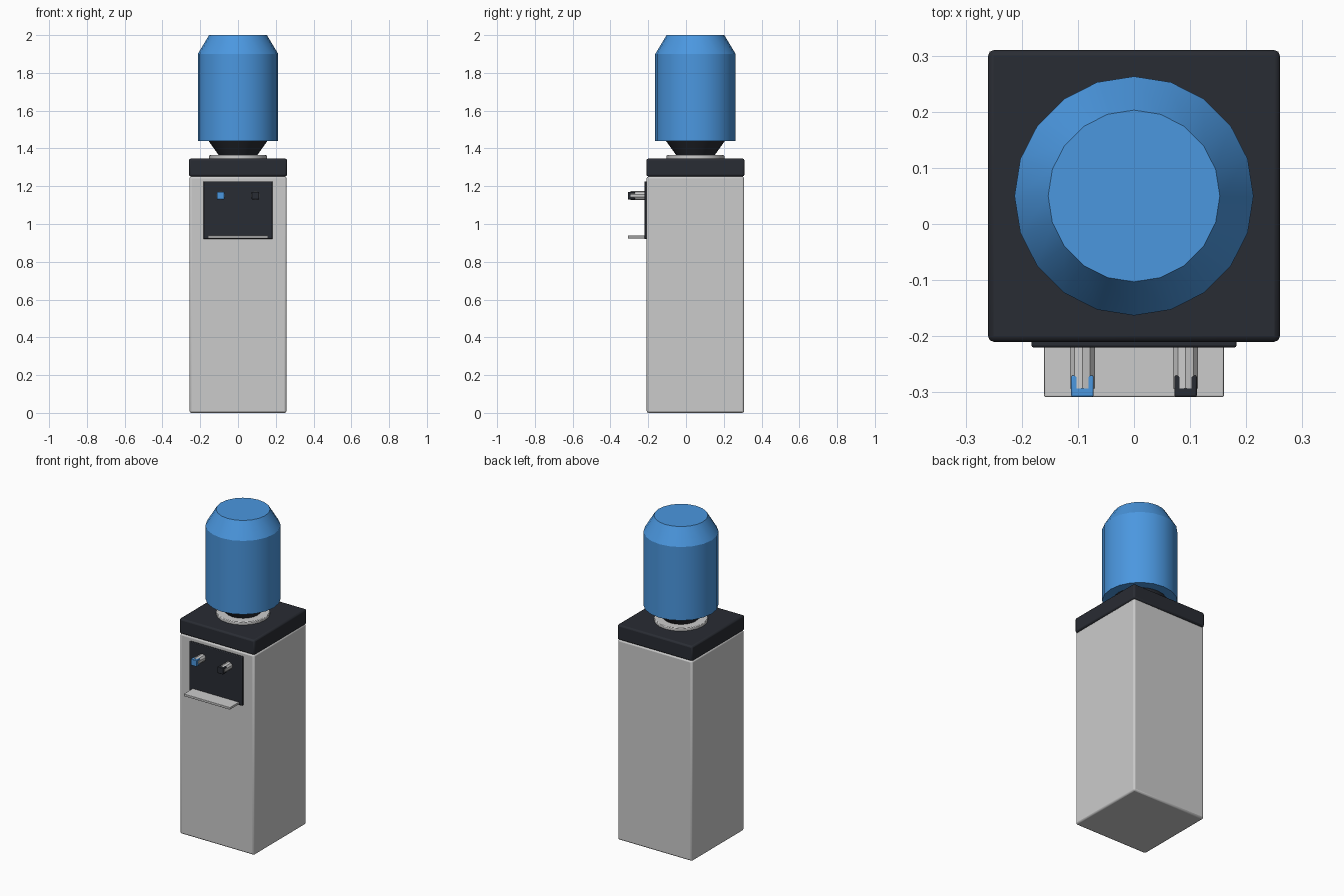
import bpy, math

if "Cube" in bpy.data.objects:
    bpy.data.objects.remove(bpy.data.objects["Cube"])

CY = 0.05  # depth centre of cabinet and bottle


def material(name, rgb):
    m = bpy.data.materials.new(name)
    m.diffuse_color = (*rgb, 1)
    m.use_nodes = True
    m.node_tree.nodes["Principled BSDF"].inputs["Base Color"].default_value = m.diffuse_color
    return m


dark = material("dark_plastic", (0.022, 0.025, 0.033))
blue = material("blue_water", (0.07, 0.31, 0.74))


def finish(ob, name, mat, bevel):
    ob.name = name
    if mat:
        ob.data.materials.append(mat)
    bpy.ops.object.shade_smooth_by_angle(angle=math.radians(30))
    if bevel:
        b = ob.modifiers.new("Bevel", 'BEVEL')
        b.width, b.segments = bevel, 2
    return ob


def box(name, lo, hi, mat=None, bevel=0):
    bpy.ops.mesh.primitive_cube_add(size=1, location=[(a + b) / 2 for a, b in zip(lo, hi)])
    ob = bpy.context.object
    ob.scale = [b - a for a, b in zip(lo, hi)]
    bpy.ops.object.transform_apply(location=False, rotation=False, scale=True)
    return finish(ob, name, mat, bevel)


def cone(name, r1, r2, z1, z2, mat=None, bevel=0):
    bpy.ops.mesh.primitive_cone_add(vertices=20, radius1=r1, radius2=r2, depth=z2 - z1,
                                    location=(0, CY, (z1 + z2) / 2))
    return finish(bpy.context.object, name, mat, bevel)


# cabinet
box("cabinet", (-0.257, -0.208, 0), (0.257, 0.308, 1.252), None, 0.01)
box("top_cover", (-0.26, -0.21, 1.252), (0.26, 0.31, 1.346), dark, 0.01)

# bottle seat, neck and bottle
cone("bottle_collar", 0.153, 0.153, 1.34, 1.364, None, 0.004)
cone("bottle_neck", 0.088, 0.156, 1.345, 1.44, dark)
cone("bottle", 0.213, 0.213, 1.44, 1.9, blue)
cone("bottle_shoulder", 0.213, 0.153, 1.9, 2.0, blue)

# dispensing panel and drip tray
box("tap_panel", (-0.183, -0.22, 0.92), (0.183, -0.2, 1.226), dark, 0.004)
box("drip_tray", (-0.16, -0.308, 0.924), (0.16, -0.212, 0.938), None, 0.002)

# cold and hot taps
for x, label, mat in ((-0.092, "cold", blue), (0.092, "hot", dark)):
    bpy.ops.mesh.primitive_cylinder_add(vertices=10, radius=0.0235, depth=0.083,
                                        location=(x, -0.2515, 1.15),
                                        rotation=(math.pi / 2, 0, 0))
    finish(bpy.context.object, label + "_tap", None, 0)
    box(label + "_tap_button", (x - 0.02, -0.308, 1.13), (x + 0.02, -0.27, 1.17), mat, 0.003)
